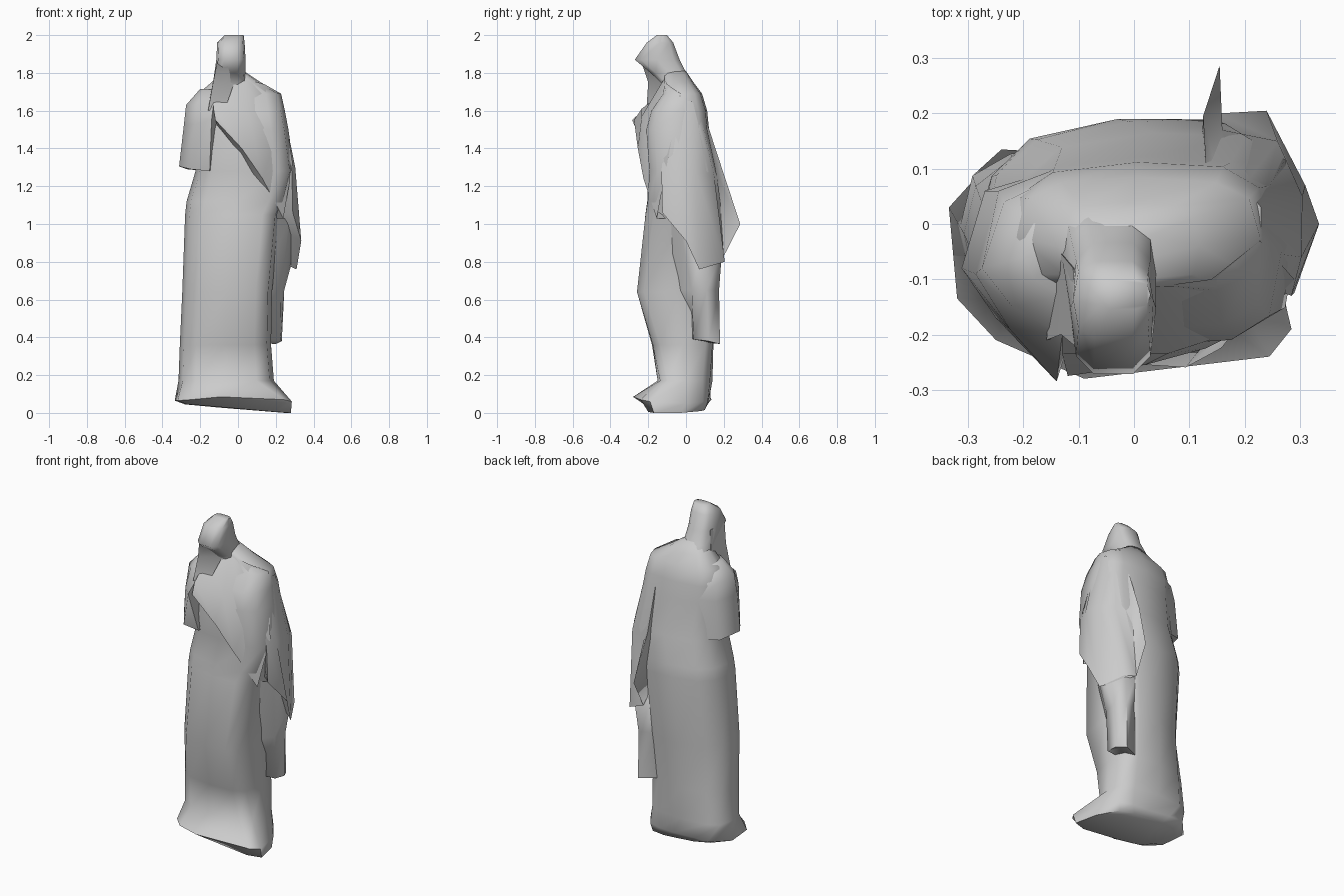
import bpy, math


def mesh_object(name, verts, faces, angle=50):
    me = bpy.data.meshes.new(name)
    me.from_pydata(verts, [], faces)
    ob = bpy.data.objects.new(name, me)
    bpy.context.collection.objects.link(ob)
    bpy.ops.object.select_all(action='DESELECT')
    bpy.context.view_layer.objects.active = ob
    ob.select_set(True)
    bpy.ops.object.mode_set(mode='EDIT')
    bpy.ops.mesh.select_all(action='SELECT')
    bpy.ops.mesh.normals_make_consistent(inside=False)
    bpy.ops.object.mode_set(mode='OBJECT')
    bpy.ops.object.shade_smooth_by_angle(angle=math.radians(angle))
    return ob


def loft(name, rings, closed=True, angle=50):
    """Skin equal-length rows of points; closed rows are capped."""
    n = len(rings[0])
    verts = [p for r in rings for p in r]
    faces = []
    for i in range(len(rings) - 1):
        for j in range(n if closed else n - 1):
            k = (j + 1) % n
            faces.append((i * n + j, i * n + k, (i + 1) * n + k, (i + 1) * n + j))
    if closed:
        faces.append(tuple(range(n))[::-1])
        faces.append(tuple(range((len(rings) - 1) * n, len(rings) * n)))
    return mesh_object(name, verts, faces, angle)


def oval(z, x0, x1, y0, y1, lean=0.0, sides=12, power=0.65):
    """Squarish oval filling the x and y range; lean makes it deeper towards +x."""
    cx, cy, rx, ry = (x0 + x1) / 2, (y0 + y1) / 2, (x1 - x0) / 2, (y1 - y0) / 2
    pts = []
    for i in range(sides):
        a = 2 * math.pi * i / sides
        c, s = round(math.cos(a), 6), round(math.sin(a), 6)
        x = cx + rx * math.copysign(abs(c) ** power, c)
        y = cy + ry * math.copysign(abs(s) ** power, s)
        if s:
            y += math.copysign(lean, s) * c
        pts.append((x, y, z))
    return pts


# Robe and torso in one skin, with an uneven hem reaching over the front foot
base = [(0.25, -0.03, 0), (0.17, 0.08, 0.01), (0.08, 0.10, 0.015), (0, 0.10, 0.02),
        (-0.12, 0.10, 0.03), (-0.22, 0.08, 0.04), (-0.28, 0.02, 0.045), (-0.27, -0.10, 0.045),
        (-0.20, -0.18, 0.04), (-0.05, -0.20, 0.03), (0.20, -0.20, 0.005), (0.28, -0.17, 0)]
hem = [(0.24, 0.0, 0.05), (0.18, 0.09, 0.06), (0.10, 0.115, 0.06), (0, 0.12, 0.06),
       (-0.15, 0.13, 0.07), (-0.24, 0.135, 0.07), (-0.335, 0.03, 0.065), (-0.32, -0.135, 0.065),
       (-0.25, -0.21, 0.07), (-0.09, -0.28, 0.085), (0.245, -0.24, 0.07), (0.285, -0.19, 0.06)]
body = [oval(*r) for r in [
    (0.17, -0.315, 0.19, -0.15, 0.14, 0.0),
    (0.36, -0.308, 0.175, -0.18, 0.145, 0.02),
    (0.64, -0.295, 0.18, -0.25, 0.155, 0.055),
    (1.05, -0.280, 0.22, -0.215, 0.19, 0.035),
    (1.12, -0.272, 0.26, -0.205, 0.185, 0.03),
    (1.28, -0.225, 0.297, -0.20, 0.165, 0.02),
    (1.50, -0.235, 0.267, -0.22, 0.122, 0.01),
    (1.60, -0.235, 0.248, -0.19, 0.112, 0.01),
    (1.69, -0.21, 0.228, -0.13, 0.085),
    (1.75, -0.14, 0.12, -0.12, 0.04),
    (1.81, -0.09, 0.03, -0.12, 0.0),
]]
loft("robe", [base, hem] + body, angle=75)

# Hooded head
loft("hood", [oval(*r, 0, 10) for r in [
    (1.66, -0.15, 0.08, -0.13, 0.065),
    (1.73, -0.135, 0.05, -0.115, 0.04),
    (1.80, -0.125, 0.04, -0.19, 0.005),
    (1.87, -0.115, 0.04, -0.275, -0.03),
    (1.96, -0.110, 0.035, -0.21, -0.065),
    (2.0, -0.07, 0.03, -0.155, -0.10),
]], angle=75)

# Hood edge hanging down one side
loft("hood_drape", [
    [(-0.02, -0.24, 1.87), (-0.108, -0.22, 1.87), (-0.11, -0.08, 1.87)],
    [(-0.02, -0.12, 1.75), (-0.132, -0.20, 1.75), (-0.135, -0.05, 1.74)],
    [(-0.07, -0.19, 1.60), (-0.158, -0.21, 1.60), (-0.155, -0.06, 1.64)],
], angle=60)

# Short sleeve of the arm folded to the chest, merging into the torso
loft("folded_sleeve", [
    [(-0.312, -0.08, 1.305), (-0.25, -0.17, 1.29), (-0.15, -0.17, 1.28),
     (-0.10, 0.0, 1.28), (-0.17, 0.09, 1.28), (-0.27, 0.06, 1.29)],
    [(-0.287, -0.09, 1.52), (-0.225, -0.19, 1.53), (-0.14, -0.285, 1.55),
     (-0.05, 0.0, 1.55), (-0.14, 0.10, 1.52), (-0.245, 0.06, 1.52)],
    [(-0.275, -0.08, 1.63), (-0.22, -0.15, 1.63), (-0.13, -0.20, 1.63),
     (-0.05, 0.0, 1.63), (-0.14, 0.085, 1.62), (-0.235, 0.04, 1.62)],
    [(-0.20, -0.06, 1.715), (-0.18, -0.10, 1.715), (-0.13, -0.13, 1.71),
     (-0.08, 0.0, 1.70), (-0.13, 0.03, 1.70), (-0.18, 0.0, 1.71)],
], angle=60)

# Cloak across the chest: collar, chest, diagonal lip and underside rows
loft("chest_cloak", [
    [(-0.13, -0.10, 1.71), (0.03, -0.115, 1.77), (0.14, -0.10, 1.74), (0.228, -0.03, 1.69)],
    [(-0.13, -0.235, 1.61), (0.06, -0.235, 1.57), (0.20, -0.19, 1.46), (0.29, -0.10, 1.32)],
    [(-0.12, -0.275, 1.55), (0.02, -0.255, 1.40), (0.13, -0.225, 1.24), (0.24, -0.155, 1.03)],
    [(-0.11, -0.19, 1.52), (0.01, -0.18, 1.37), (0.11, -0.17, 1.20), (0.20, -0.10, 1.03)],
], closed=False, angle=70)

# Wide hanging sleeve with a slanted opening and a pointed rear blade
loft("hanging_sleeve", [
    [(0.20, -0.10, 1.58), (0.23, -0.05, 1.66), (0.23, 0.03, 1.65), (0.20, 0.07, 1.60),
     (0.15, 0.09, 1.55), (0.13, 0.11, 1.54), (0.12, 0.0, 1.58)],
    [(0.285, -0.13, 1.28), (0.303, -0.06, 1.30), (0.305, 0.05, 1.28), (0.26, 0.15, 1.25),
     (0.16, 0.17, 1.25), (0.125, 0.195, 1.28), (0.13, 0.0, 1.30)],
    [(0.29, -0.125, 1.06), (0.335, 0.0, 0.91), (0.31, 0.07, 0.76), (0.24, 0.205, 0.80),
     (0.15, 0.20, 0.83), (0.155, 0.287, 1.0), (0.12, 0.05, 1.03)],
], angle=60)

# Narrow cloth end below the sleeve, running into the robe at the front
loft("hanging_cloth", [
    [(0.10, 0.03, 0.39), (0.225, 0.04, 0.39), (0.232, 0.12, 0.38), (0.20, 0.18, 0.365), (0.10, 0.13, 0.37)],
    [(0.12, -0.10, 0.65), (0.228, 0.03, 0.65), (0.245, 0.11, 0.65), (0.20, 0.175, 0.65), (0.10, 0.14, 0.65)],
    [(0.12, -0.14, 1.03), (0.27, -0.04, 1.03), (0.30, 0.08, 0.85), (0.22, 0.19, 0.85), (0.10, 0.16, 0.9)],
], angle=75)
